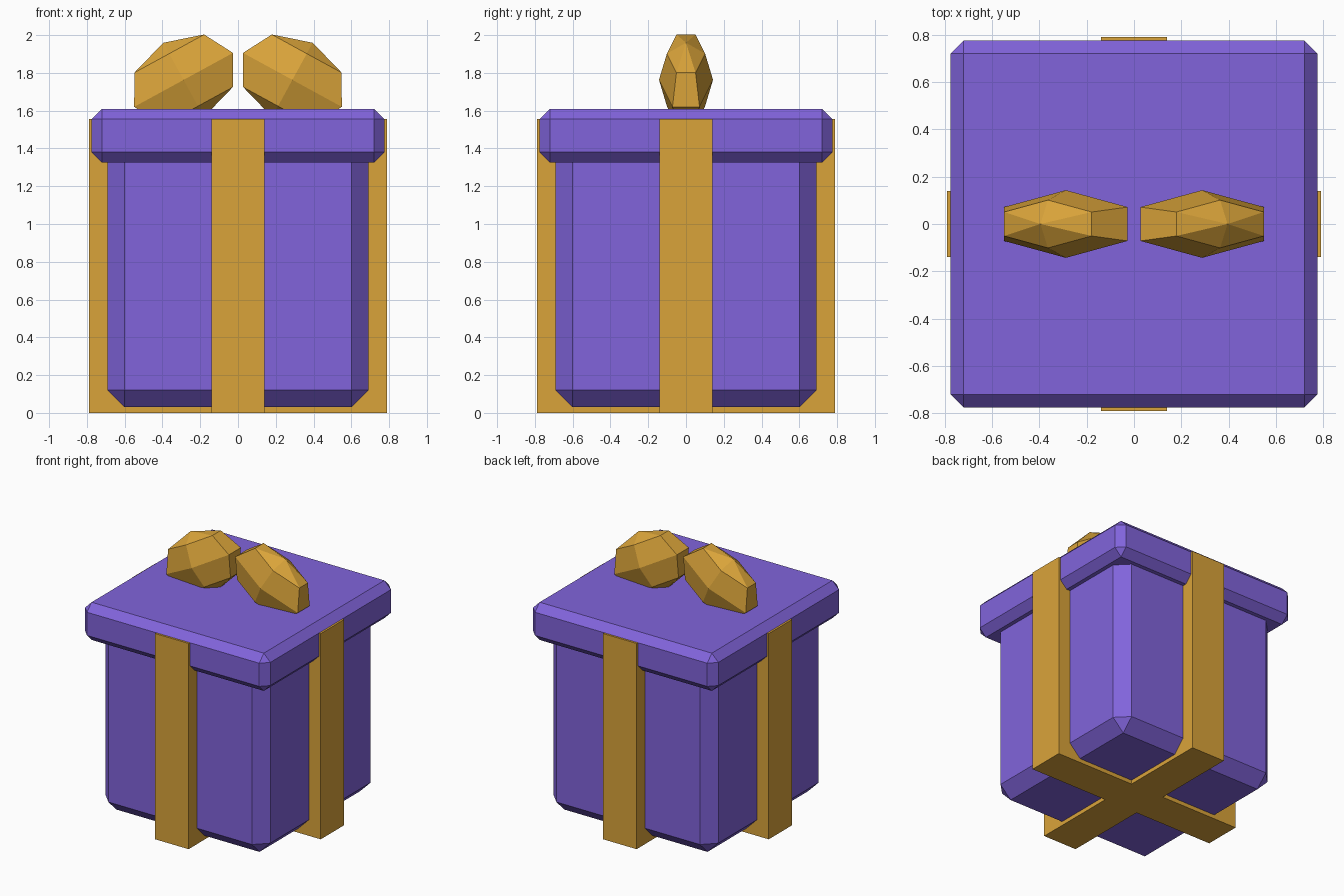
import bpy
import bmesh
from mathutils import Matrix

cube = bpy.data.objects.get("Cube")
if cube:
    bpy.data.objects.remove(cube, do_unlink=True)


def make_material(name, rgb):
    mat = bpy.data.materials.new(name)
    mat.use_nodes = True
    mat.diffuse_color = (*rgb, 1)
    mat.node_tree.nodes["Principled BSDF"].inputs["Base Color"].default_value = (*rgb, 1)
    return mat


purple = make_material("purple_paper", (0.22, 0.127, 0.71))
gold = make_material("gold_ribbon", (0.70, 0.37, 0.042))


def finish(name, bm, mat):
    bmesh.ops.recalc_face_normals(bm, faces=bm.faces)
    mesh = bpy.data.meshes.new(name)
    bm.to_mesh(mesh)
    bm.free()
    mesh.materials.append(mat)
    obj = bpy.data.objects.new(name, mesh)
    bpy.context.scene.collection.objects.link(obj)
    return obj


def chamfered_box(name, half, bottom, top, chamfer):
    bm = bmesh.new()
    bmesh.ops.create_cube(bm, size=1)
    bmesh.ops.scale(bm, vec=(half * 2, half * 2, top - bottom), verts=bm.verts)
    bmesh.ops.translate(bm, vec=(0, 0, (bottom + top) / 2), verts=bm.verts)
    obj = finish(name, bm, purple)
    bevel = obj.modifiers.new("chamfer", "BEVEL")
    bevel.width = chamfer
    bevel.segments = 1
    return obj


# Box and lid
chamfered_box("box_body", 0.69, 0.03, 1.52, 0.09)
chamfered_box("box_lid", 0.775, 1.325, 1.61, 0.055)

# Crossed ribbon: a plus-shaped outline extruded upward
w, r = 0.14, 0.79
arm = [(w, w), (w, r), (-w, r)]
bm = bmesh.new()
outline = []
for turn in range(4):
    for x, y in arm:
        for _ in range(turn):
            x, y = -y, x
        outline.append(bm.verts.new((x, y, 0)))
base = bm.faces.new(outline)
extruded = bmesh.ops.extrude_face_region(bm, geom=[base], use_keep_orig=True)
top_verts = [v for v in extruded["geom"] if isinstance(v, bmesh.types.BMVert)]
bmesh.ops.translate(bm, vec=(0, 0, 1.555), verts=top_verts)
finish("ribbon", bm, gold)

# Bow loops: tilted, flattened low-poly spheres
for name, side in (("left_bow_loop", 1), ("right_bow_loop", -1)):
    bm = bmesh.new()
    bmesh.ops.create_uvsphere(bm, u_segments=6, v_segments=4, radius=1)
    bmesh.ops.scale(bm, vec=(0.344, 0.143, 0.224), verts=bm.verts)
    bmesh.ops.rotate(bm, cent=(0, 0, 0), matrix=Matrix.Rotation(side * 0.5, 3, "Y"), verts=bm.verts)
    bmesh.ops.translate(bm, vec=(side * 0.288, 0, 1.763), verts=bm.verts)
    finish(name, bm, gold)
